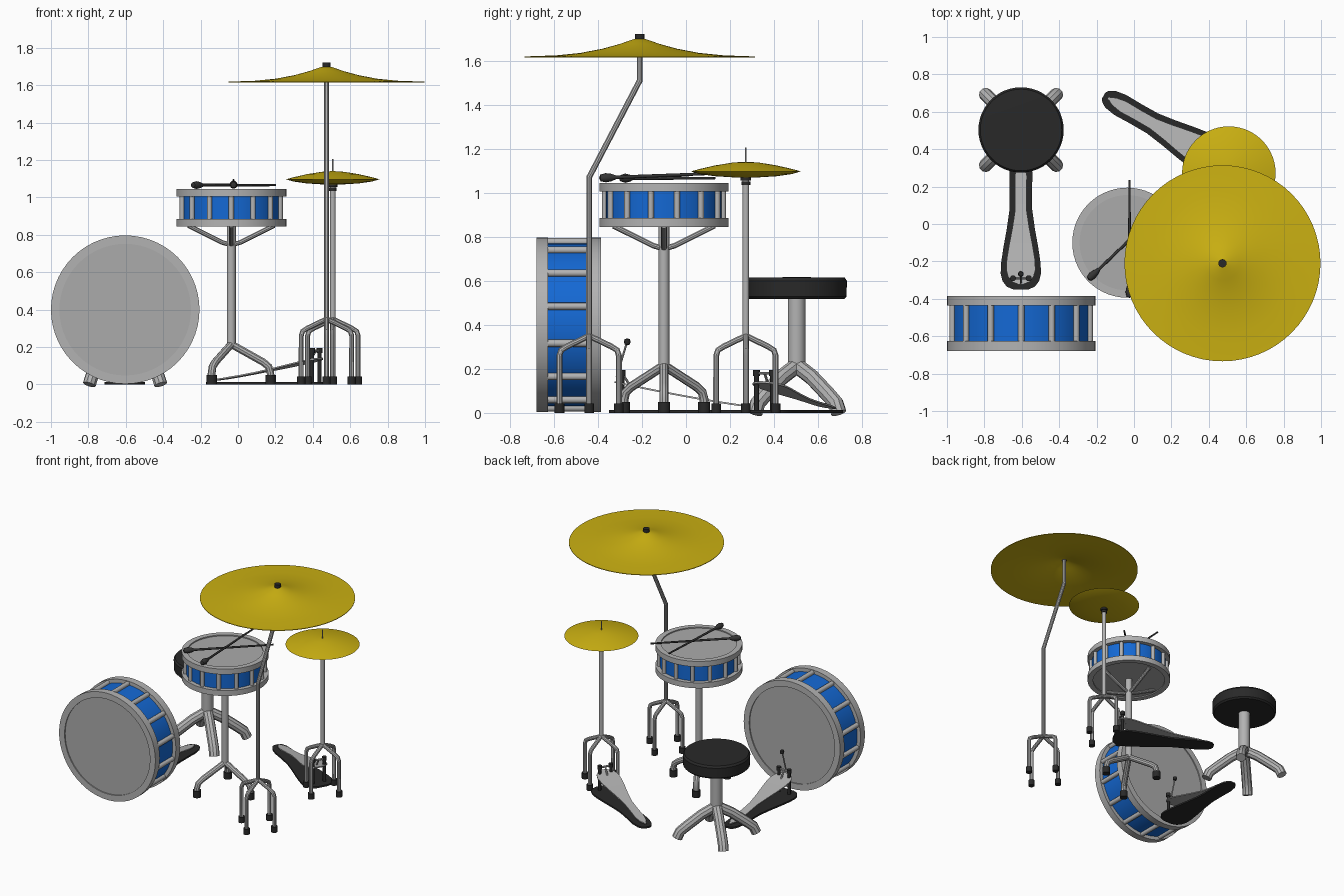
import bpy, bmesh, math
from mathutils import Matrix, Vector

if "Cube" in bpy.data.objects:
    bpy.data.objects.remove(bpy.data.objects["Cube"], do_unlink=True)


def material(name, r, g, b):
    m = bpy.data.materials.new(name)
    m.use_nodes = True
    m.diffuse_color = (r, g, b, 1)
    m.node_tree.nodes["Principled BSDF"].inputs["Base Color"].default_value = (r, g, b, 1)
    return m


METAL = material("grey metal", .45, .45, .45)
HEAD = material("drum skin", .41, .41, .41)
BLUE = material("blue shell", .007, .14, .66)
GOLD = material("cymbal yellow", .6, .44, .006)
BLACK = material("black rubber", .022, .022, .022)
DARK = material("dark stick", .035, .035, .035)
PI = math.pi
ID = Matrix.Identity(4)


def at(x, y, z=0):
    return Matrix.Translation((x, y, z))


def smooth(ob):
    bpy.ops.object.select_all(action='DESELECT')
    ob.select_set(True)
    bpy.context.view_layer.objects.active = ob
    bpy.ops.object.shade_smooth_by_angle(angle=math.radians(35))


def add_mesh(name, bm, mat, frame):
    bmesh.ops.recalc_face_normals(bm, faces=bm.faces)
    bm.transform(frame)
    me = bpy.data.meshes.new(name)
    bm.to_mesh(me)
    bm.free()
    me.materials.append(mat)
    ob = bpy.data.objects.new(name, me)
    bpy.context.collection.objects.link(ob)
    smooth(ob)
    return ob


def lathe(name, profile, mat, frame=ID, closed=False, steps=48):
    """Turn an (r, z) profile about the local z axis."""
    bm = bmesh.new()
    vs = [bm.verts.new((r, 0, z)) for r, z in profile]
    pairs = list(zip(vs, vs[1:])) + ([(vs[-1], vs[0])] if closed else [])
    edges = [bm.edges.new(p) for p in pairs]
    bmesh.ops.spin(bm, geom=vs + edges, cent=(0, 0, 0), axis=(0, 0, 1),
                   angle=2 * PI, steps=steps)
    bmesh.ops.remove_doubles(bm, verts=bm.verts, dist=1e-4)
    return add_mesh(name, bm, mat, frame)


def rod(name, r, z0, z1, mat, frame=ID, steps=24):
    return lathe(name, [(0, z0), (r, z0), (r, z1), (0, z1)], mat, frame, steps=steps)


def tube(name, path, r, mat, frame=ID):
    """Round bar along a polyline."""
    cu = bpy.data.curves.new(name, 'CURVE')
    cu.dimensions = '3D'
    cu.bevel_depth, cu.bevel_resolution, cu.use_fill_caps = r, 3, True
    sp = cu.splines.new('POLY')
    sp.points.add(len(path) - 1)
    for p, co in zip(sp.points, path):
        p.co = (*(frame @ Vector(co)), 1)
    cu.materials.append(mat)
    ob = bpy.data.objects.new(name, cu)
    bpy.context.collection.objects.link(ob)
    bpy.ops.object.select_all(action='DESELECT')
    ob.select_set(True)
    bpy.context.view_layer.objects.active = ob
    bpy.ops.object.convert(target='MESH')
    smooth(bpy.context.view_layer.objects.active)


def spokes(frame, count, start=0):
    return [frame @ Matrix.Rotation(start + 2 * PI * i / count, 4, 'Z') for i in range(count)]


def drum(name, frame, R, inner, h, k, shell, lug):
    rod(name + "_shell", shell, k / 2, h - k / 2, BLUE, frame, 56)
    for label, z in (("lower", 0), ("upper", h - k)):
        lathe(f"{name}_{label}_hoop", [(inner, z), (R, z), (R, z + k), (inner, z + k)],
              METAL, frame, True, 56)
        inset = .008
        rod(f"{name}_{label}_skin", inner + .002, z + inset, z + k - inset, HEAD, frame, 56)
    for f in spokes(frame, 14, PI / 2):
        rod(name + "_lug", lug, k / 2, h - k / 2, METAL, f @ at(shell + lug * .4, 0), 12)


# Drums
bass_frame = at(-.603, -.385, .4) @ Matrix.Rotation(PI / 2, 4, 'X')
drum("bass_drum", bass_frame, .397, .352, .293, .052, .37, .017)
snare = at(-.036, -.1)
drum("snare_drum", snare @ at(0, 0, .845), .294, .255, .2, .04, .263, .014)

# Snare stand
rod("snare_post", .024, .2, .85, METAL, snare)
for f in spokes(snare, 4):
    tube("snare_arm", [(0, 0, .745), (.05, 0, .76), (.23, 0, .85)], .013, METAL, f)
for f in spokes(snare, 3):
    tube("snare_leg", [(0, 0, .215), (.17, 0, .12), (.2, 0, .095), (.21, 0, .06), (.21, 0, .02)],
         .021, METAL, f)
    rod("snare_foot", .028, 0, .05, BLACK, f @ at(.21, 0))


def stand_base(name, frame):
    for f in spokes(frame, 4):
        tube(name + "_leg", [(0, 0, .35), (.1, 0, .302), (.127, 0, .285), (.135, 0, .26),
                             (.135, 0, .02)], .014, METAL, f)
        rod(name + "_foot", .022, 0, .042, BLACK, f @ at(.135, 0))


# Crash cymbal with cranked stand
crash = at(.473, -.44)
stand_base("crash", crash)
tube("crash_post", [(0, 0, .34), (0, 0, 1.07), (0, .23, 1.51), (0, .23, 1.7)], .014, METAL, crash)
top = crash @ at(0, .23)
slope = [(0, 1.702), (.03, 1.697), (.09, 1.676), (.17, 1.654), (.27, 1.635), (.38, 1.624), (.524, 1.619)]
lathe("crash_cymbal", slope + [(r, z - .004) for r, z in reversed(slope)], GOLD, top, steps=64)
rod("crash_nut", .022, 1.695, 1.722, BLACK, top)

# Hi-hat
hat = at(.507, .272)
stand_base("hihat", hat)
rod("hihat_post", .015, .34, 1.06, METAL, hat)
rod("hihat_rod", .004, 1.05, 1.205, METAL, hat, 10)
rod("hihat_collar", .02, 1.035, 1.052, BLACK, hat)
rod("hihat_clutch", .024, 1.056, 1.075, BLACK, hat)
lathe("hihat_cymbals", [(0, 1.141), (.06, 1.137), (.14, 1.124), (.21, 1.108), (.25, 1.097),
                        (.21, 1.085), (.14, 1.075), (.06, 1.07), (0, 1.07)], GOLD, hat, steps=56)

# Throne
throne = at(-.604, .503)
lathe("throne_seat", [(0, .517), (.215, .517), (.226, .528), (.228, .6), (.218, .614), (0, .617)],
      BLACK, throne)
rod("throne_post", .04, .17, .52, METAL, throne)
for f in spokes(throne, 4, PI / 4):
    tube("throne_leg", [(0, 0, .215), (.1, 0, .16), (.2, 0, .085), (.25, 0, .045), (.27, 0, 0.0)],
         .036, METAL, f)

# Pedals: (distance from heel, half width) outline
OUTLINE = [(0, .018), (.012, .036), (.04, .052), (.1, .062), (.2, .06), (.3, .061), (.4, .075),
           (.5, .093), (.58, .105), (.64, .108), (.68, .098), (.71, .075), (.725, .04)]


def sole(name, frame, mat, inset, height, thick):
    bm = bmesh.new()
    rows = []
    for t, w in OUTLINE:
        t = .36 + (t - .36) * (1 - inset * 2.4)
        w = max(w - inset, .008)
        rows.append([bm.verts.new((t, s * w, height(t) + d))
                     for s, d in ((-1, 0), (1, 0), (1, thick), (-1, thick))])
    for a, b in zip(rows, rows[1:]):
        for i in range(4):
            j = (i + 1) % 4
            bm.faces.new((a[i], a[j], b[j], b[i]))
    bm.faces.new(rows[0])
    bm.faces.new(rows[-1])
    add_mesh(name, bm, mat, frame)


def pedal(name, frame):
    sole(name + "_base", frame, BLACK, 0, lambda t: 0, .012)
    sole(name + "_board", frame, METAL, .03, lambda t: .016 + .12 * (max(t, 0) / .7) ** 1.25, .008)
    for s in (-1, 1):
        rod(name + "_frame", .011, .005, .175, BLACK, frame @ at(.665, s * .042), 12)
        rod(name + "_bearing", .016, .168, .195, BLACK, frame @ at(.665, s * .042), 12)
    tube(name + "_axle", [(.665, -.042, .18), (.665, .042, .18)], .007, METAL, frame)
    tube(name + "_link", [(.665, 0, .18), (.63, 0, .125)], .006, METAL, frame)


bass_pedal = at(-.605, .375) @ Matrix.Rotation(-PI / 2, 4, 'Z')
pedal("bass_pedal", bass_pedal)
tube("beater_rod", [(.69, 0, .165), (.645, 0, .315)], .005, METAL, bass_pedal)
lathe("beater_ball", [(0, .307), (.012, .311), (.015, .323), (.012, .335), (0, .338)],
      BLACK, bass_pedal @ at(.642, 0), steps=16)
pedal("hihat_pedal", at(-.162, .687) @ Matrix.Rotation(math.atan2(-.36, .63), 4, 'Z'))


# Drum sticks resting on the snare
def stick(name, tip, end):
    a, d = Vector(tip), Vector(end) - Vector(tip)
    frame = Matrix.Translation(a) @ d.to_track_quat('Z', 'Y').to_matrix().to_4x4()
    lathe(name, [(0, 0), (.015, .006), (.021, .03), (.017, .055), (.008, .08),
                 (.006, d.length), (0, d.length)], DARK, frame, steps=16)


stick("left_stick", (-.245, -.297, 1.066), (.2, .13, 1.066))
stick("right_stick", (-.024, -.395, 1.067), (-.024, .235, 1.092))
